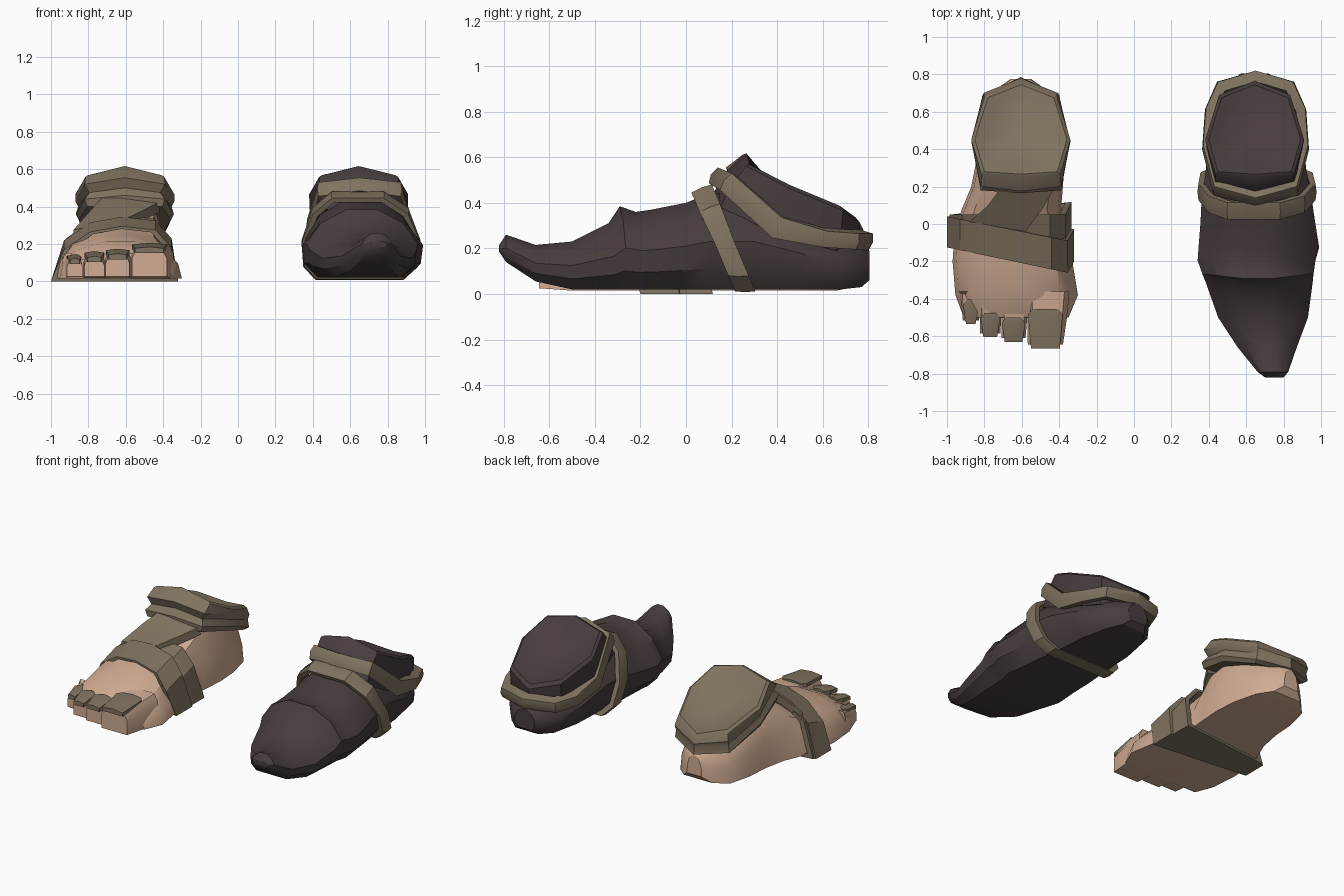
import bpy, bmesh, math
from mathutils import Vector

if "Cube" in bpy.data.objects:
    bpy.data.objects.remove(bpy.data.objects["Cube"])


def material(name, rgb):
    m = bpy.data.materials.new(name)
    m.diffuse_color = (*rgb, 1)
    m.use_nodes = True
    m.node_tree.nodes["Principled BSDF"].inputs["Base Color"].default_value = m.diffuse_color
    return m


SKIN = material("skin", (0.64, 0.415, 0.295))
CLOTH = material("strap_cloth", (0.215, 0.17, 0.115))
DARK = material("dark_leather", (0.064, 0.046, 0.047))


def loft(name, rings, mat, caps=True, loop=False, angle=32):
    """Skin a list of equal-length rings; cap the ends or join last to first."""
    bm = bmesh.new()
    vs = [[bm.verts.new(p) for p in r] for r in rings]
    n = len(rings[0])
    pairs = list(zip(vs, vs[1:])) + ([(vs[-1], vs[0])] if loop else [])
    for a, b in pairs:
        for i in range(n):
            j = (i + 1) % n
            bm.faces.new((a[i], a[j], b[j], b[i]))
    if caps and not loop:
        bm.faces.new(vs[0][::-1])
        bm.faces.new(vs[-1])
    bmesh.ops.recalc_face_normals(bm, faces=bm.faces)
    me = bpy.data.meshes.new(name)
    bm.to_mesh(me)
    bm.free()
    ob = bpy.data.objects.new(name, me)
    bpy.context.collection.objects.link(ob)
    me.materials.append(mat)
    bpy.context.view_layer.objects.active = ob
    ob.select_set(True)
    bpy.ops.object.shade_smooth_by_angle(angle=math.radians(angle))
    ob.select_set(False)
    return ob


def body(name, profile, sections, mat, skew=lambda u, y: 0):
    """Loft a unit cross-section along y: sections are y, left, right, bottom, top."""
    loft(name, [[(l + u * (r - l), y + skew(u, y), b + v * (t - b)) for u, v in profile]
                for y, l, r, b, t in sections], mat)


def ring(cx, half):
    """Mirror half a ring (offset, y, z) about x = cx."""
    return ([(cx + d, y, z) for d, y, z in half]
            + [(cx - d, y, z) for d, y, z in half[-2:0:-1]])


def scaled(r, s, lift=0):
    c = sum((Vector(p) for p in r), Vector()) / len(r)
    return [c + (Vector(p) - c) * s + Vector((0, 0, lift)) for p in r]


def band(name, low, high, mat, inner=0.9, bulge=1.03):
    mid = [(Vector(a) + Vector(b)) / 2 for a, b in zip(low, high)]
    loft(name, [low, scaled(mid, bulge), high, scaled(high, inner), scaled(low, inner)],
         mat, loop=True)


RIM = [(0, .25, .612), (.21, .265, .56), (.265, .45, .465), (.19, .69, .365), (0, .765, .31)]


def ankle(name, cx, lower, mat):
    """Slanted ankle cuff with a raised lip and a shallow smooth hollow on top."""
    rim = ring(cx, RIM)
    loft(name, [ring(cx, h) for h in lower] + [rim, scaled(rim, .93, .015),
         scaled(rim, .75, -.008), scaled(rim, .5, -.032), scaled(rim, .2, -.045)], mat)


# ---- Shoe ----
body("shoe_body",
     [(.14, 0), (.86, 0), (.98, .22), (1, .5), (.87, .8), (.64, 1),
      (.36, 1), (.13, .8), (0, .5), (.02, .22)],
     [(-.82, .70, .80, .185, .215), (-.79, .66, .825, .14, .26), (-.66, .555, .87, .055, .215),
      (-.50, .45, .93, .02, .23), (-.34, .385, .955, .02, .31), (-.29, .365, .96, .02, .385),
      (-.22, .34, .97, .02, .36), (-.15, .345, .99, .02, .37), (0, .355, .97, .02, .40),
      (.10, .36, .955, .02, .44), (.30, .385, .92, .02, .44), (.50, .40, .90, .02, .34),
      (.68, .455, .845, .02, .25), (.77, .53, .77, .03, .22), (.805, .57, .72, .06, .19)], DARK,
     lambda u, y: .07 * (abs(u - .5) - .15) if -.35 < y < -.1 else 0)
ankle("shoe_cuff", .645,
      [[(0, .10, .40), (.21, .15, .38), (.25, .42, .25), (.18, .66, .19), (0, .75, .19)],
       [(0, .16, .52), (.21, .20, .48), (.26, .43, .35), (.19, .68, .27), (0, .76, .25)]], DARK)

# Shoe ankle strap
band("shoe_ankle_strap",
     ring(.65, [(0, .10, .485), (.22, .15, .455), (.275, .38, .245), (.26, .60, .205), (.20, .745, .195), (0, .80, .19)]),
     ring(.65, [(0, .14, .555), (.22, .20, .530), (.28, .42, .335), (.265, .62, .275), (.20, .76, .265), (0, .82, .265)]),
     CLOTH, .82)

# Shoe instep strap, leaning forward with height
LOOP = [(.50, .465), (.78, .465), (.91, .38), (.97, .22), (.955, .08), (.88, .012),
        (.42, .012), (.355, .08), (.345, .22), (.40, .38)]
band("shoe_instep_strap",
     [(x, .03 + (.45 - z) * .42, z - .02 * (z > .3)) for x, z in LOOP],
     [(x, .12 + (.45 - z) * .42, z + .015 * (z > .3)) for x, z in LOOP], CLOTH, .9, 1.02)

# ---- Bare foot ----
body("foot_body",
     [(0, 0), (1, 0), (.97, .4), (.86, .8), (.62, 1), (.38, 1), (.13, .75), (.03, .4)],
     [(-.50, -.91, -.35, .015, .15), (-.38, -.955, -.30, .015, .215), (-.20, -.97, -.33, .015, .25),
      (-.05, -.96, -.36, .015, .285), (.08, -.92, -.39, .015, .34), (.20, -.87, -.38, .015, .44),
      (.35, -.84, -.37, .015, .45), (.50, -.83, -.38, .015, .38), (.66, -.79, -.42, .015, .29),
      (.74, -.71, -.50, .03, .25), (.775, -.66, -.55, .07, .20)], SKIN)

# Toes and nails: root left/right, tip left/right, tip y, root height, tip height
TOES = [(-.94, -.83, -.915, -.83, -.515, .15, .105), (-.83, -.70, -.822, -.715, -.585, .175, .115),
        (-.71, -.56, -.708, -.58, -.61, .185, .13), (-.57, -.345, -.568, -.38, -.645, .20, .165)]
for i, (rl, rr, tl, tr, y, rz, tz) in enumerate(TOES):
    def section(l, r, yy, top, bottom=.015):
        e = .12 * (r - l)
        return [(l, yy, bottom), (r, yy, bottom), (r, yy, top * .75), (r - e, yy, top),
                (l + e, yy, top), (l, yy, top * .75)]
    loft(f"toe_{i + 1}", [section(rl, rr, -.36, rz), section(rl * .6 + tl * .4, rr * .6 + tr * .4,
         y + .14, rz * .6 + tz * .4), section(tl, tr, y, tz, .025)], SKIN)
    nl, nr, n = tl + .005, tr - .005, .02

    def nail(l, r, yy, z):
        return [(l, yy, z - .012), (r, yy, z - .012), (r, yy, z + .012), ((l + r) / 2, yy, z + .02),
                (l, yy, z + .012)]
    back = y + (.19 if i == 3 else .11)
    bz = tz + (rz - tz) * (.6 if i == 3 else .45)
    loft(f"toenail_{i + 1}", [nail(nl + n, nr - n, back, bz), nail(nl - .004, nr + .004, back - .03, bz),
         nail(nl + .012, nr - .012, y - .02, tz)], CLOTH)

# Ankle wrap in stepped layers
ankle("ankle_wrap", -.605,
      [[(0, .17, .41), (.20, .18, .40), (.245, .42, .33), (.19, .66, .23), (0, .755, .20)],
       [(0, .165, .46), (.215, .18, .44), (.262, .43, .36), (.205, .69, .24), (0, .785, .21)],
       [(0, .20, .50), (.19, .21, .475), (.25, .44, .40), (.195, .69, .29), (0, .775, .26)],
       [(0, .175, .555), (.215, .20, .52), (.265, .44, .43), (.20, .70, .32), (0, .78, .28)]], CLOTH)

# Midfoot straps around the sole
WRAP = [(-1.0, 0), (-.93, .21), (-.79, .305), (-.62, .335), (-.44, .315), (-.355, .22), (-.32, 0)]


def wrap_edge(y0, slope, dz, grow=0):
    return [(x + grow * (x + .65), y0 + (slope + .1 * (z == 0)) * (x + 1), z + dz * (z > 0))
            for x, z in WRAP]


band("midfoot_strap", wrap_edge(-.125, -.21, -.04), wrap_edge(.04, -.20, .01), CLOTH, .88, 1.0)
band("midfoot_under_strap", wrap_edge(-.06, -.06, -.03, -.04), wrap_edge(.05, .0, .02, -.04),
     CLOTH, .88, 1.0)

# Diagonal strap across the instep
EDGES = [((-.70, .21, .46), (-.42, .20, .41)), ((-.78, .10, .375), (-.49, .08, .375)),
         ((-.88, .01, .26), (-.58, -.04, .33))]
loft("instep_diagonal_strap",
     [[(a[0], a[1], a[2] + .015), (b[0], b[1], b[2] + .015), (b[0], b[1], b[2] - .04),
       (a[0], a[1], a[2] - .04)] for a, b in EDGES], CLOTH)
